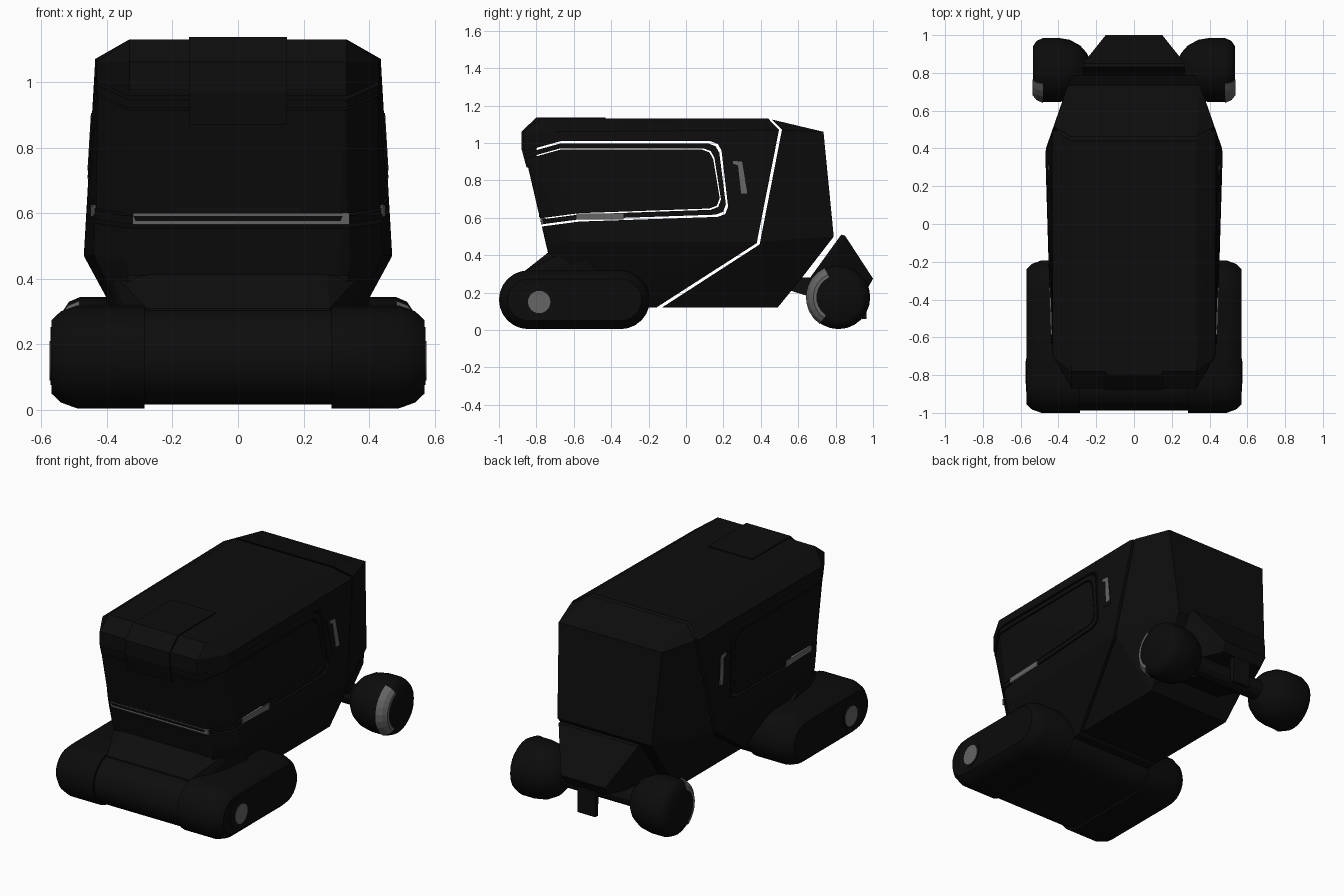
import bpy, bmesh, math
from mathutils import Matrix

cube = bpy.data.objects.get("Cube")
if cube:
    bpy.data.objects.remove(cube, do_unlink=True)


def material(name, value):
    m = bpy.data.materials.new(name)
    m.use_nodes = True
    colour = (value, value, value, 1)
    m.diffuse_color = colour
    m.node_tree.nodes["Principled BSDF"].inputs["Base Color"].default_value = colour
    return m


BLACK = material("body black", 0.004)
RUBBER = material("tyre black", 0.0035)
GREY = material("accent grey", 0.13)


def finish(name, bm, mat, smooth=False, mirror=False):
    bmesh.ops.recalc_face_normals(bm, faces=bm.faces)
    mesh = bpy.data.meshes.new(name)
    bm.to_mesh(mesh)
    bm.free()
    mesh.materials.append(mat)
    ob = bpy.data.objects.new(name, mesh)
    bpy.context.collection.objects.link(ob)
    if mirror:
        ob.modifiers.new("mirror", "MIRROR")
    if smooth:
        bpy.ops.object.select_all(action="DESELECT")
        ob.select_set(True)
        bpy.context.view_layer.objects.active = ob
        bpy.ops.object.shade_smooth_by_angle(angle=math.radians(35))
    return ob


def hull(name, points, mat):
    """Symmetric convex solid from (half width, y, z) points."""
    bm = bmesh.new()
    for x, y, z in points:
        for s in (-1, 1):
            bm.verts.new((s * x, y, z))
    res = bmesh.ops.convex_hull(bm, input=bm.verts)
    loose = [v for v in res["geom_interior"] if isinstance(v, bmesh.types.BMVert)]
    bmesh.ops.delete(bm, geom=loose, context="VERTS")
    bmesh.ops.dissolve_limit(bm, angle_limit=0.02, verts=bm.verts, edges=bm.edges)
    return finish(name, bm, mat)


def loft(name, sections, mat, **kw):
    """Skin (x, outline) sections, outlines in (y, z), with closed ends."""
    bm = bmesh.new()
    rings = [[bm.verts.new((x, y, z)) for y, z in pts] for x, pts in sections]
    for a, b in zip(rings, rings[1:]):
        for i in range(len(a)):
            j = (i + 1) % len(a)
            bm.faces.new((a[i], a[j], b[j], b[i]))
    bm.faces.new(rings[0])
    bm.faces.new(rings[-1])
    return finish(name, bm, mat, **kw)


def prism(name, pts, x0, x1, mat, **kw):
    return loft(name, [(x0, pts), (x1, pts)], mat, **kw)


def circle(y, z, r, n=24):
    return [(y + r * math.cos(math.tau * i / n), z + r * math.sin(math.tau * i / n))
            for i in range(n)]


def carve(name, pts, volume, mat, scale=1.0):
    """Part of the body volume that lies within a side outline."""
    ob = prism(name, pts, -1, 1, mat)
    volume.matrix_world = Matrix.Diagonal((scale, 1, 1, 1))
    mod = ob.modifiers.new("cut", "BOOLEAN")
    mod.operation, mod.solver, mod.object = "INTERSECT", "EXACT", volume
    bpy.context.view_layer.update()
    deps = bpy.context.evaluated_depsgraph_get()
    mesh = bpy.data.meshes.new_from_object(ob.evaluated_get(deps))
    ob.modifiers.clear()
    ob.data = mesh
    mesh.materials.clear()
    mesh.materials.append(mat)
    return ob


# Whole body volume, later divided into panels
body = hull("body_volume", [
    (.33, -.78, 1.13), (.33, .44, 1.13), (.43, -.70, 1.06), (.33, -.87, 1.06),
    (.33, -.87, .98), (.43, -.70, .98), (.435, .48, 1.07), (.35, .735, 1.06),
    (.47, .39, .47), (.44, -.62, .47), (.34, -.735, .45), (.32, .79, .5),
    (.27, .62, .28), (.28, .49, .12), (.28, -.60, .12), (.30, -.70, .25)], BLACK)

# Side opening of the cargo drawer, front top round to front bottom
opening = [(-.95, .935), (-.85, .96), (-.67, 1.01), (.13, 1.01), (.17, .995), (.19, .96),
           (.225, .66), (.21, .62), (.17, .605), (-.57, .58), (-.76, .555), (-.95, .54)]


def inset(d):
    return [(y - d if y > .1 else y, z + d if z < .8 else z - d) for y, z in opening]


shell = [(.435, 1.2), (.44, 1.13), (.497, 1.07), (.378, .465), (-.19, .10), (-.72, .10),
         (-.72, .41), (-.95, .41)]
carve("front_shell", shell + opening[::-1] + [(-.95, 1.2)], body, BLACK)
carve("drawer_rim", inset(.012) + inset(.038)[::-1], body, BLACK, .997)
carve("cargo_drawer", inset(.045), body, BLACK, .99)
carve("rear_shell", [(.45, 1.2), (.455, 1.13), (.513, 1.07), (.394, .458), (-.16, .10),
                     (.6, .10), (.9, .5), (.9, 1.2)], body, BLACK)

# Side accents just proud of the panels
carve("side_marker", [(-.585, .59), (-.335, .59), (-.335, .625), (-.585, .622)],
      body, GREY, 1.006)
carve("handle_frame", [(.225, .905), (.30, .905), (.335, .71), (.26, .705)], body, BLACK, 1.006)
carve("handle_bar", [(.25, .905), (.30, .90), (.328, .73), (.295, .73), (.278, .88), (.25, .89)],
      body, GREY, 1.01)
bpy.data.objects.remove(body, do_unlink=True)

# Roof latch wrapping over the front edge, and the front light strip
prism("roof_latch", [(-.43, 1.12), (-.43, 1.137), (-.80, 1.137), (-.88, 1.06), (-.88, .97),
                     (-.853, .87), (-.80, .87), (-.80, 1.05), (-.76, 1.12)], -.15, .15, BLACK)
prism("light_strip", [(-.765, .565), (-.775, .565), (-.778, .6), (-.75, .6)], -.32, .34, GREY)
prism("strip_lip", [(-.75, .605), (-.785, .605), (-.785, .625), (-.75, .625)], -.19, .19, BLACK)


# Front track pods, joined by a bumper
def stadium(d):
    r = .157 - d
    out = []
    for cy, start in ((-.35, -90), (-.843, 90)):
        for i in range(13):
            a = math.radians(start + 15 * i)
            out.append((cy + r * math.cos(a), .162 + r * math.sin(a)))
    return out


loft("track_pod", [(.285, stadium(0)), (.49, stadium(0)), (.54, stadium(.018)),
                   (.568, stadium(.045))], RUBBER, smooth=True, mirror=True)
prism("front_bumper", stadium(.012), -.29, .29, BLACK, smooth=True)
hull("front_hood", [(.27, -.73, .42), (.28, -.87, .31), (.30, -.87, .2), (.40, -.60, .44),
                    (.40, -.45, .30), (.36, -.70, .28)], BLACK)
prism("front_hub", circle(-.80, .165, .088), .56, .571, BLACK, mirror=True)
prism("front_hub_disc", circle(-.785, .15, .06), .57, .574, GREY, mirror=True)

# Rear barrel wheels
rims = [(.23, .05), (.25, .09), (.285, .13), (.34, .16), (.40, .17), (.48, .17),
        (.515, .155), (.535, .125)]
loft("rear_wheel", [(x, circle(.815, .175, r)) for x, r in rims], RUBBER,
     smooth=True, mirror=True)


# Crescent accent on the forward shoulder of each rear wheel
def arc(r):
    return [(.815 + r * math.cos(math.radians(a)), .175 + r * math.sin(math.radians(a)))
            for a in range(115, 236, 15)]


loft("wheel_crescent", [(x, arc(r + .004) + arc(r - .012)[::-1])
                        for x, r in ((.483, .17), (.517, .155), (.537, .13))],
     GREY, mirror=True)

# Rear fender, axle and hitch
hull("rear_fender", [(.27, .83, .51), (.27, .85, .505), (.15, 1.0, .275), (.14, .97, .22),
                     (.27, .66, .275), (.25, .72, .22)], BLACK)
prism("rear_axle", circle(.815, .175, .06, 12), -.26, .26, BLACK)
prism("axle_arm", [(.50, .28), (.72, .28), (.86, .22), (.82, .13), (.56, .21), (.5, .24)],
      -.15, .15, BLACK)
prism("rear_hitch", [(.93, .28), (.97, .27), (.965, .06), (.94, .06)], -.06, .06, BLACK)
